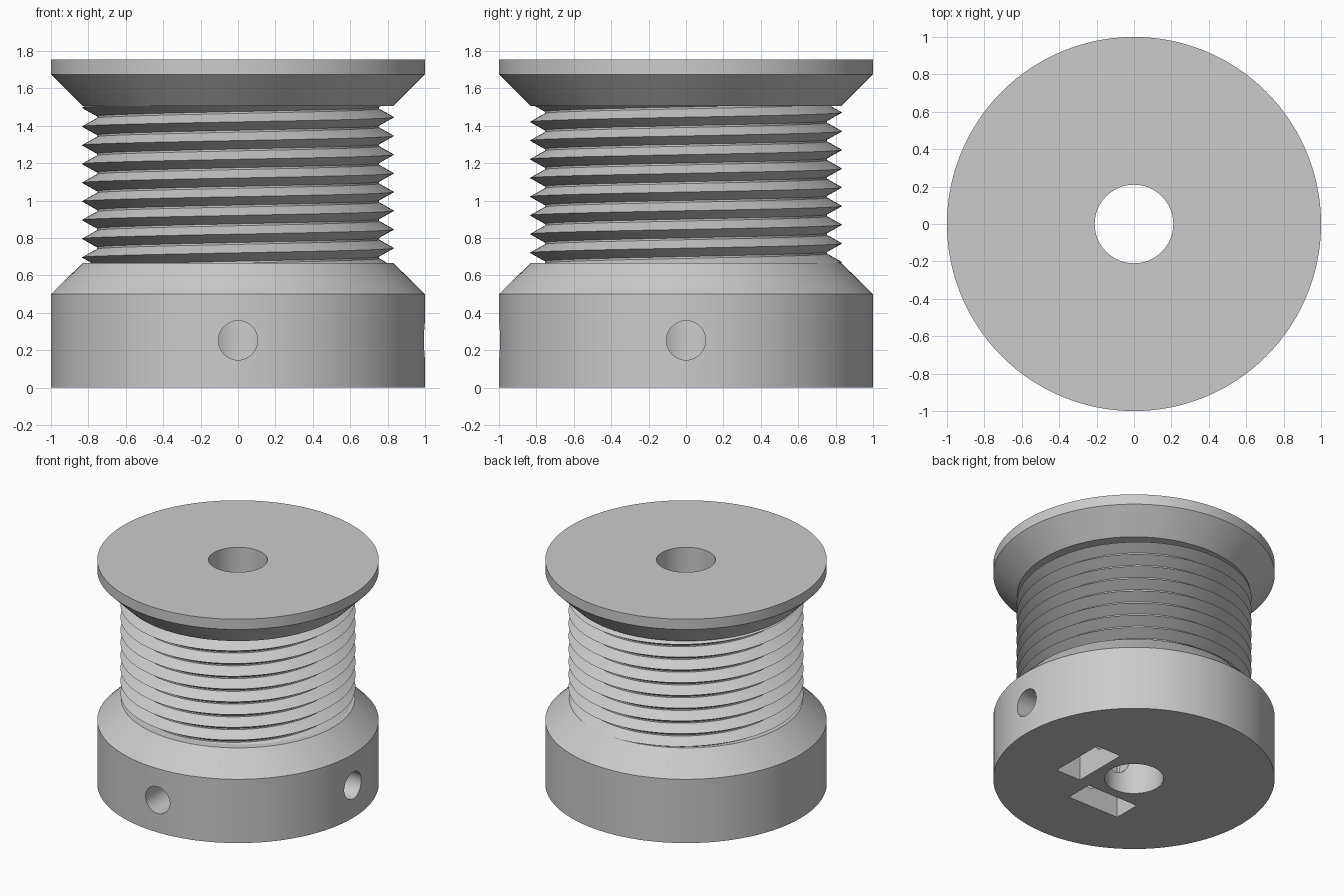
import bpy
import bmesh
from math import cos, sin, pi, radians
from mathutils import Matrix, Vector

cube = bpy.data.objects.get("Cube")
if cube:
    bpy.data.objects.remove(cube, do_unlink=True)

SIDES = 128
BORE, RIM, NECK = 0.21, 1.0, 0.83
BASE_TOP, FLANGE_LOW, TOP = 0.667, 1.505, 1.755
ROOT, CREST, PITCH = 0.755, 0.835, 0.1

grey = bpy.data.materials.new("plain grey")
grey.use_nodes = True
colour = (0.6, 0.6, 0.6, 1)
grey.diffuse_color = colour
grey.node_tree.nodes["Principled BSDF"].inputs["Base Color"].default_value = colour


def make_object(name, bm):
    bmesh.ops.recalc_face_normals(bm, faces=bm.faces)
    mesh = bpy.data.meshes.new(name)
    bm.to_mesh(mesh)
    bm.free()
    mesh.materials.append(grey)
    obj = bpy.data.objects.new(name, mesh)
    bpy.context.collection.objects.link(obj)
    return obj


def select_only(obj):
    bpy.ops.object.select_all(action='DESELECT')
    obj.select_set(True)
    bpy.context.view_layer.objects.active = obj


def lathe(name, profile):
    """Closed (radius, height) profile turned around z."""
    bm = bmesh.new()
    rings = []
    for i in range(SIDES):
        a = 2 * pi * i / SIDES
        rings.append([bm.verts.new((r * cos(a), r * sin(a), z)) for r, z in profile])
    n = len(profile)
    for i in range(SIDES):
        p, q = rings[i], rings[(i + 1) % SIDES]
        for j in range(n):
            k = (j + 1) % n
            bm.faces.new((p[j], q[j], q[k], p[k]))
    return make_object(name, bm)


def cut(target, cutter):
    cutter.hide_render = True
    select_only(target)
    mod = target.modifiers.new("cut", 'BOOLEAN')
    mod.operation = 'DIFFERENCE'
    mod.solver = 'EXACT'
    mod.object = cutter
    bpy.ops.object.modifier_apply(modifier=mod.name)
    bpy.data.objects.remove(cutter, do_unlink=True)


# Spool: base, core and top flange around the bore
spool = lathe("spool_body", [
    (BORE, 0), (RIM, 0), (RIM, 0.5), (NECK, BASE_TOP), (ROOT - 0.01, BASE_TOP),
    (ROOT - 0.01, FLANGE_LOW), (NECK, FLANGE_LOW), (RIM, 1.675), (RIM, TOP), (BORE, TOP)])

# Set screw holes and nut slots, on the left side and the front
for turn in (0, -pi / 2):
    spin = Matrix.Rotation(turn, 4, 'Z')
    bm = bmesh.new()
    bmesh.ops.create_cone(
        bm, cap_ends=True, segments=48, radius1=0.105, radius2=0.105, depth=1.1,
        matrix=spin @ Matrix.Translation((0.65, 0, 0.253)) @ Matrix.Rotation(pi / 2, 4, 'Y'))
    cut(spool, make_object("screw_hole_cutter", bm))
    bm = bmesh.new()
    bmesh.ops.create_cube(
        bm, size=1,
        matrix=spin @ Matrix.Translation((0.39, -0.038, 0.2)) @ Matrix.Diagonal((0.215, 0.445, 0.5, 1)))
    cut(spool, make_object("nut_slot_cutter", bm))

# Helical thread, trimmed flush with the base and the flange
bm = bmesh.new()
section = [(ROOT, -0.045), (CREST, 0), (ROOT, 0.045), (ROOT, PITCH - 0.045)]
previous = None
for i in range(11 * SIDES + 1):
    a = 2 * pi * i / SIDES
    z0 = 0.546 + PITCH * i / SIDES
    ring = [bm.verts.new((r * cos(a), r * sin(a), z0 + dz)) for r, dz in section]
    if previous:
        for j in range(3):
            bm.faces.new((previous[j], ring[j], ring[j + 1], previous[j + 1]))
    previous = ring
bmesh.ops.remove_doubles(bm, verts=bm.verts, dist=0.0005)
for height, up in ((BASE_TOP, -1), (FLANGE_LOW, 1)):
    bmesh.ops.bisect_plane(
        bm, geom=bm.verts[:] + bm.edges[:] + bm.faces[:], dist=1e-5,
        plane_co=Vector((0, 0, height)), plane_no=Vector((0, 0, up)), clear_outer=True)
thread = make_object("screw_thread", bm)

for obj in (spool, thread):
    select_only(obj)
    bpy.ops.object.shade_smooth_by_angle(angle=radians(25))
